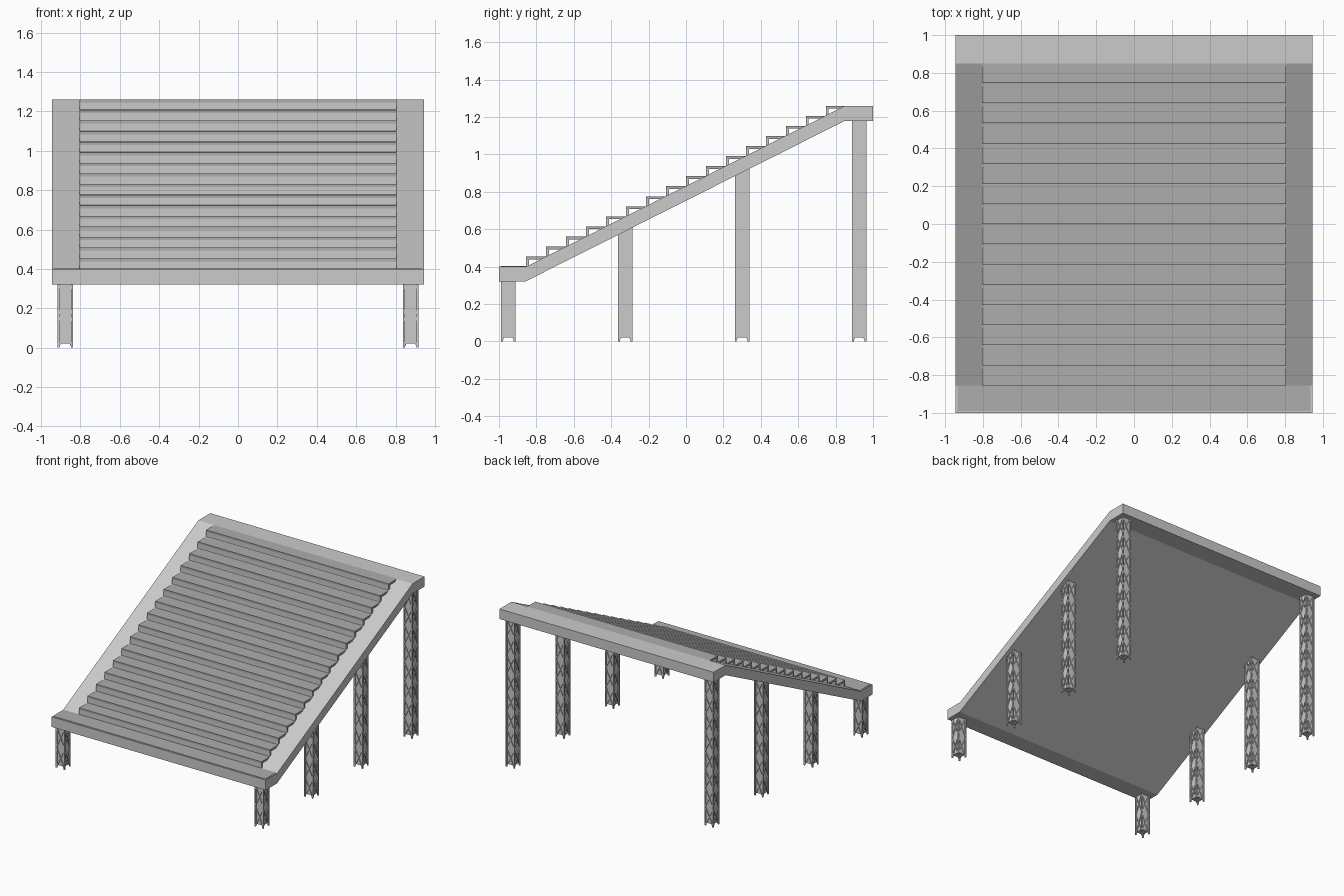
import bpy, bmesh, math
from mathutils import Vector, Matrix

if "Cube" in bpy.data.objects:
    bpy.data.objects.remove(bpy.data.objects["Cube"])

HALF_W = 0.945      # half width of the ramp deck
STAIR_W = 0.805     # half width of the stairs
Y0, Z0 = -0.855, 0.40
STEPS = 16
RUN, RISE = 1.71 / STEPS, 0.86 / STEPS
T = 0.015           # board thickness

dark = bpy.data.materials.new("dark_grey")
dark.diffuse_color = (0.42, 0.42, 0.42, 1)
dark.use_nodes = True
dark.node_tree.nodes["Principled BSDF"].inputs["Base Color"].default_value = dark.diffuse_color


def finish(name, bm, mat=None):
    bmesh.ops.recalc_face_normals(bm, faces=bm.faces[:])
    me = bpy.data.meshes.new(name)
    bm.to_mesh(me)
    bm.free()
    ob = bpy.data.objects.new(name, me)
    bpy.context.collection.objects.link(ob)
    if mat:
        me.materials.append(mat)
    return ob


def box(bm, lo, hi):
    lo, hi = Vector(lo), Vector(hi)
    m = Matrix.Translation((lo + hi) / 2) @ Matrix.Diagonal((*(hi - lo), 1))
    bmesh.ops.create_cube(bm, size=1, matrix=m)


def bar(bm, a, b, w):
    a, b = Vector(a), Vector(b)
    d = b - a
    m = (Matrix.Translation((a + b) / 2) @ d.to_track_quat('Z', 'Y').to_matrix().to_4x4()
         @ Matrix.Diagonal((w, w, d.length, 1)))
    bmesh.ops.create_cube(bm, size=1, matrix=m)


# Sloping deck with a flat landing at each end
profile = [(-1, 0.40), (-1, 0.32), (-0.86, 0.32), (0.85, 1.18),
           (1, 1.18), (1, 1.26), (0.85, 1.26), (-0.855, 0.40)]
bm = bmesh.new()
face = bm.faces.new([bm.verts.new((-HALF_W, y, z)) for y, z in profile])
ext = bmesh.ops.extrude_face_region(bm, geom=[face])
bmesh.ops.translate(bm, vec=(2 * HALF_W, 0, 0),
                    verts=[v for v in ext["geom"] if isinstance(v, bmesh.types.BMVert)])
finish("ramp_deck", bm)

# Stairs: thin risers and treads, open at the sides
risers, treads = bmesh.new(), bmesh.new()
for i in range(STEPS):
    y, z = Y0 + i * RUN, Z0 + i * RISE
    box(risers, (-STAIR_W, y, z - (T if i else 0)), (STAIR_W, y + T, z + RISE - T))
    box(treads, (-STAIR_W, y, z + RISE - T), (STAIR_W, y + RUN, z + RISE))
finish("stair_risers", risers)
finish("stair_treads", treads, dark)

# Dark plate on the lower landing
bm = bmesh.new()
box(bm, (-0.935, -0.99, 0.395), (0.935, Y0, 0.403))
finish("landing_plate", bm, dark)


# Lattice columns: corner posts, cross braces and recessed panels
def column(name, cx, cy, top):
    h, p = 0.039, 0.01
    bm = bmesh.new()
    for sx in (-1, 1):
        for sy in (-1, 1):
            x, y = cx + sx * (h - p / 2), cy + sy * (h - p / 2)
            box(bm, (x - p / 2, y - p / 2, 0), (x + p / 2, y + p / 2, top))
    q = h - 0.008
    box(bm, (cx - q, cy - q, 0.02), (cx + q, cy + q, top))
    n = max(2, round(top / 0.155))
    c, e = h - p / 2, h - 0.005
    for k in range(n):
        za, zb = top * k / n + 0.004, top * (k + 1) / n - 0.004
        for s in (-1, 1):
            for u, v in ((za, zb), (zb, za)):
                bar(bm, (cx - c, cy + s * e, u), (cx + c, cy + s * e, v), 0.007)
                bar(bm, (cx + s * e, cy - c, u), (cx + s * e, cy + c, v), 0.007)
    finish(name, bm)


for label, y, top in (("front", -0.95, 0.325), ("lower_middle", -0.325, 0.61),
                      ("upper_middle", 0.30, 0.925), ("back", 0.926, 1.185)):
    for side, x in (("left", -0.877), ("right", 0.877)):
        column(f"{label}_{side}_column", x, y, top)
